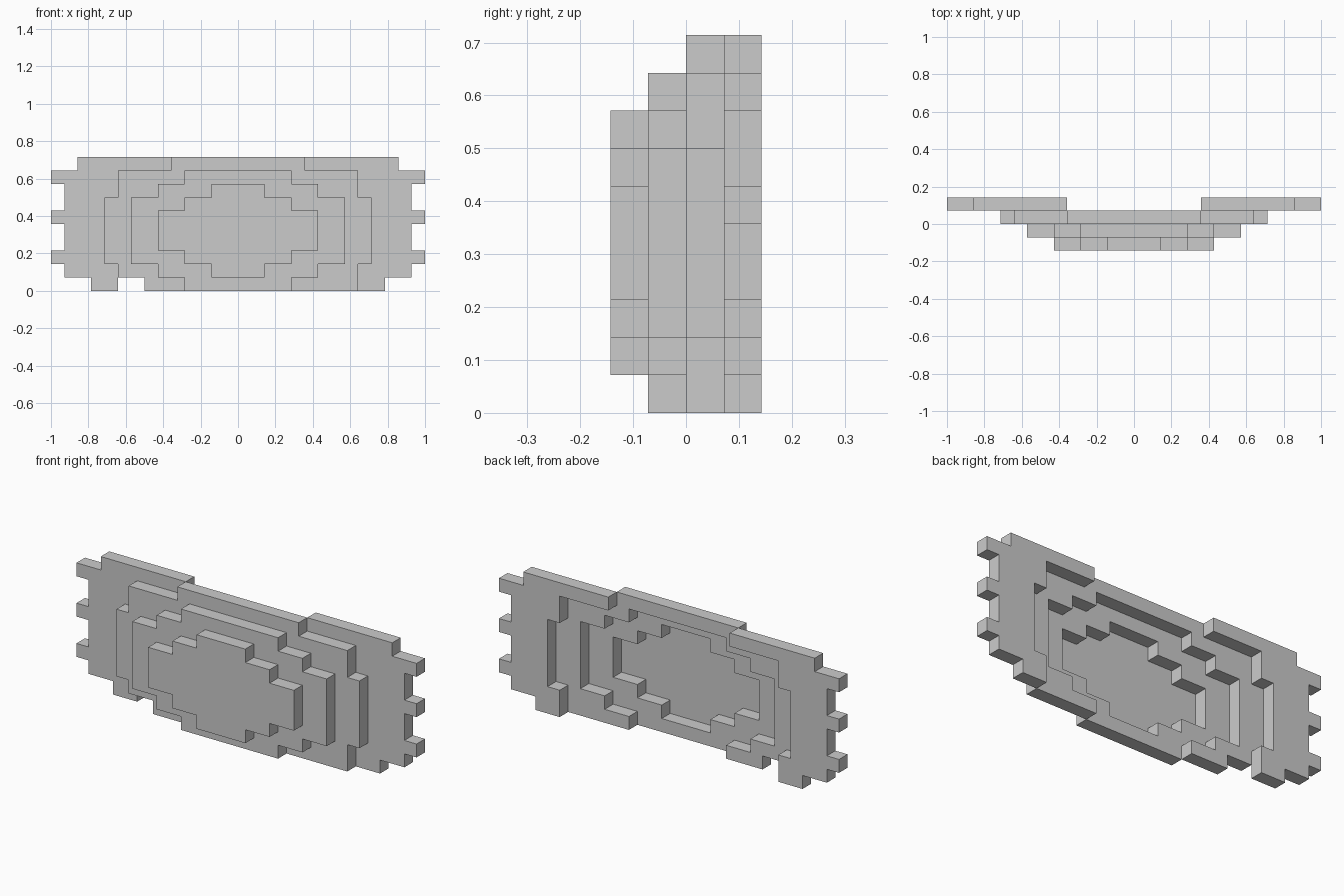
import bpy, bmesh
from mathutils import Vector

if "Cube" in bpy.data.objects:
    bpy.data.objects.remove(bpy.data.objects["Cube"])

U = 1 / 14  # size of one block

# Filled outline of each plate, listed per row: (z0, z1, x0, x1) in blocks
OUTLINES = [
    ("front_panel", -2, [(1, 2, -2, 2), (2, 3, -4, 4), (3, 6, -6, 6), (6, 7, -4, 4), (7, 8, -2, 2)]),
    ("inner_ring", -1, [(0, 1, -4, 4), (1, 2, -6, 6), (2, 7, -8, 8), (7, 8, -6, 6), (8, 9, -4, 4)]),
    ("middle_ring", 0, [(0, 1, -7, 9), (1, 2, -9, 9), (2, 7, -10, 10), (7, 9, -9, 9), (9, 10, -5, 5)]),
    ("back_frame", 1, [(0, 1, -11, -9), (0, 1, 9, 11), (1, 9, -13, 13), (9, 10, -12, 12)]
     + [(z, z + 1, -14, 14) for z in (2, 5, 8)]),  # side teeth
]


def cells(rows):
    return {(x, z) for z0, z1, x0, x1 in rows for z in range(z0, z1) for x in range(x0, x1)}


def build_plate(name, y, filled):
    """One-block-thick plate: outer faces only, flat areas merged."""
    bm = bmesh.new()

    def quad(pts):
        bm.faces.new([bm.verts.new(Vector(p) * U) for p in pts])

    for x, z in filled:
        c = [(x, z), (x + 1, z), (x + 1, z + 1), (x, z + 1)]
        quad([(a, y, b) for a, b in c])
        quad([(a, y + 1, b) for a, b in reversed(c)])
        # rim walls where the neighbouring cell is empty
        for i, (dx, dz) in enumerate([(0, -1), (1, 0), (0, 1), (-1, 0)]):
            if (x + dx, z + dz) not in filled:
                (a, b), (p, q) = c[i], c[(i + 1) % 4]
                quad([(p, y, q), (a, y, b), (a, y + 1, b), (p, y + 1, q)])
    bmesh.ops.remove_doubles(bm, verts=bm.verts, dist=1e-4)
    bmesh.ops.dissolve_limit(bm, angle_limit=0.02, verts=bm.verts, edges=bm.edges)
    me = bpy.data.meshes.new(name)
    bm.to_mesh(me)
    bm.free()
    bpy.context.collection.objects.link(bpy.data.objects.new(name, me))


# Each plate is hollowed by the outline of the plate in front of it
hole = set()
for name, y, rows in OUTLINES:
    outline = cells(rows)
    build_plate(name, y, outline - hole)
    hole = outline
